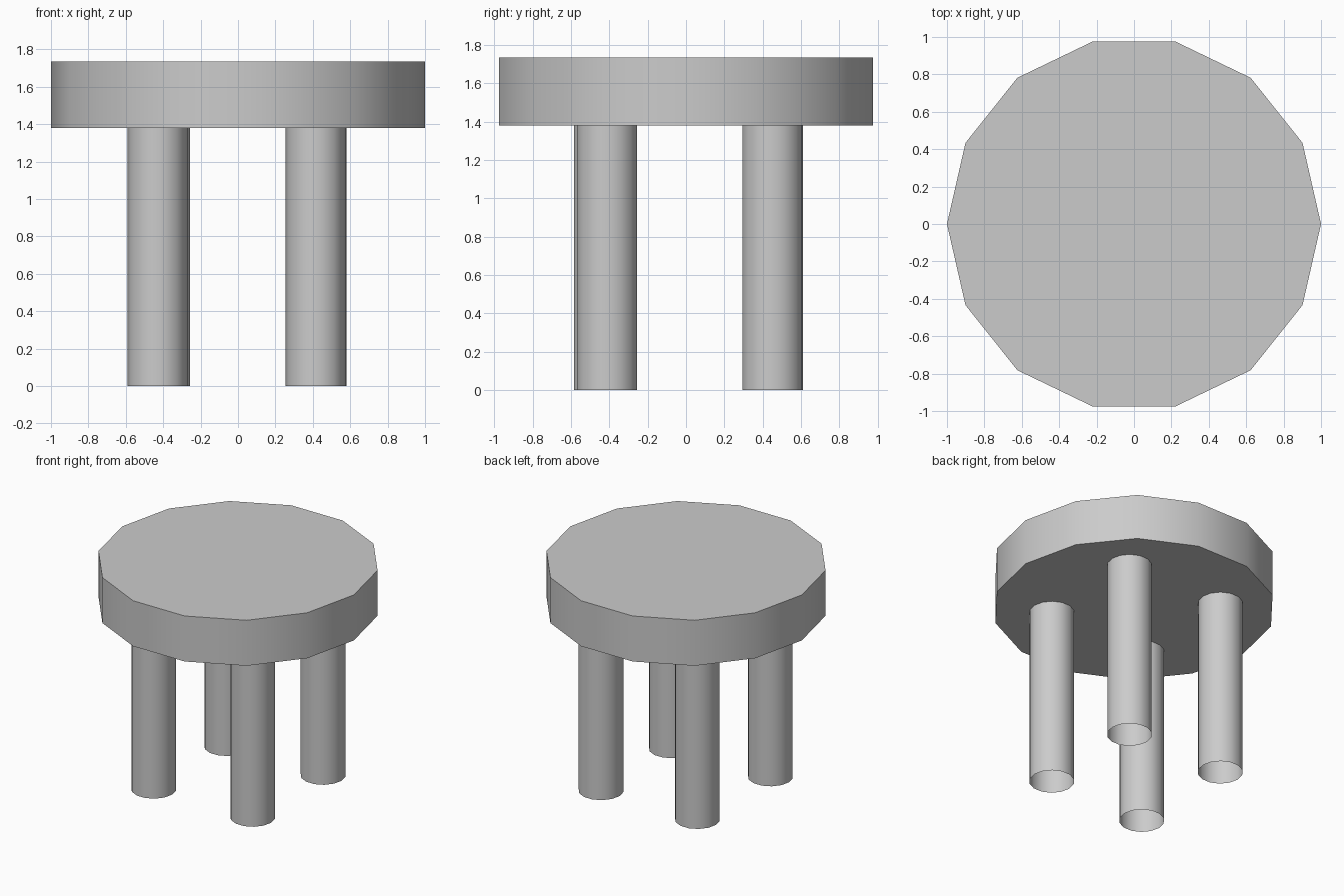
import bpy
import math

if "Cube" in bpy.data.objects:
    bpy.data.objects.remove(bpy.data.objects["Cube"])

SIDES = 14


def prism(name, radius, x, y, z0, z1, caps):
    # Upright 14-sided cylinder with a corner on the x axis
    bpy.ops.mesh.primitive_cylinder_add(
        vertices=SIDES, radius=radius, depth=z1 - z0, end_fill_type=caps,
        location=(x, y, (z0 + z1) / 2), rotation=(0, 0, math.pi / 2))
    obj = bpy.context.object
    obj.name = name
    bpy.ops.object.transform_apply(location=False, rotation=True, scale=False)
    bpy.ops.object.shade_smooth_by_angle(angle=math.radians(40))
    return obj


# Thick round seat
prism("seat", 1.0, 0, 0, 1.38, 1.735, 'NGON')

# Four open tube legs, slightly unevenly placed
legs = {
    "front_left_leg": (-0.43, -0.427),
    "front_right_leg": (0.414, -0.411),
    "back_left_leg": (-0.416, 0.454),
    "back_right_leg": (0.419, 0.45),
}
for name, (x, y) in legs.items():
    prism(name, 0.16, x, y, 0.0, 1.38, 'NOTHING')
